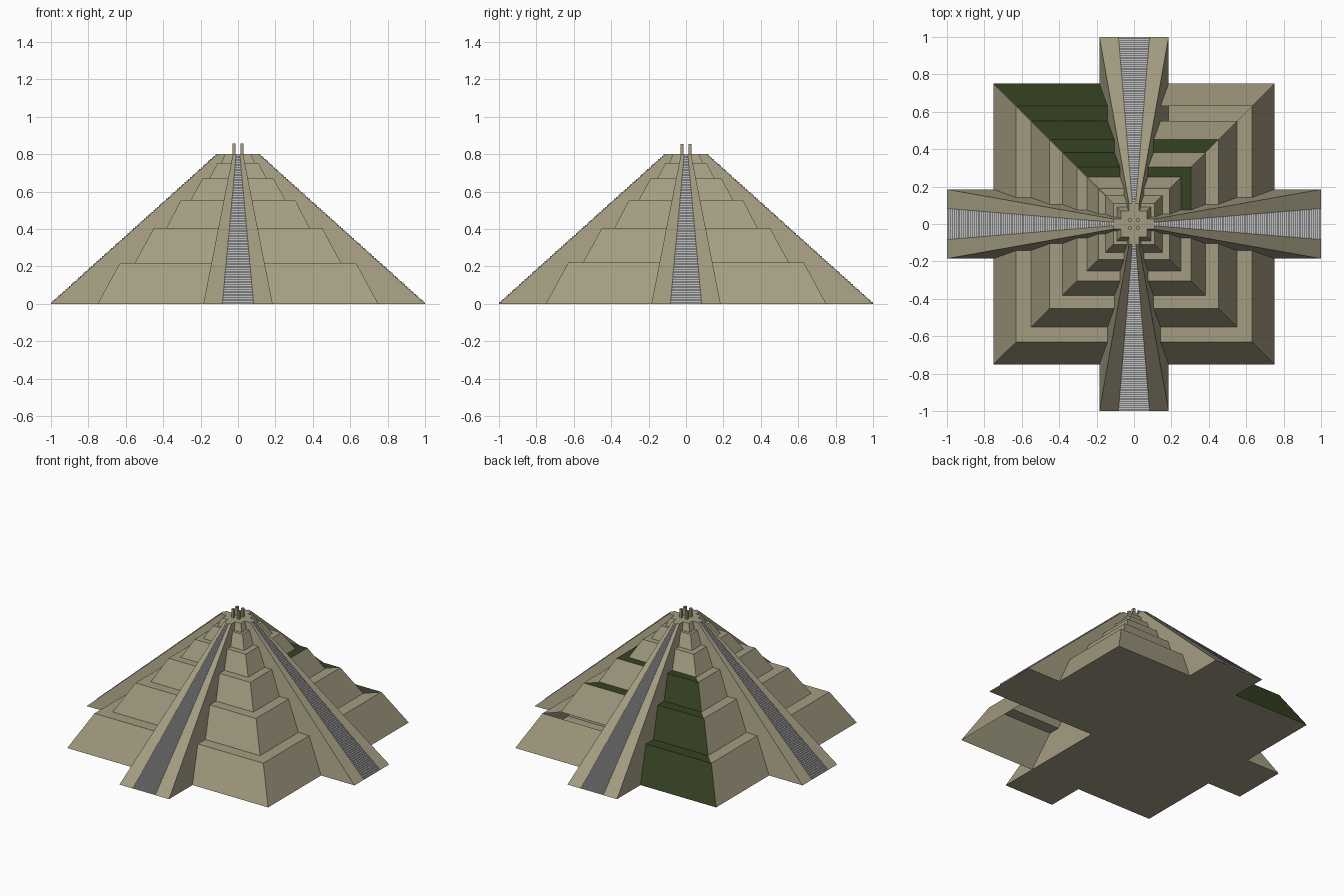
import bpy, bmesh, math
from mathutils import Matrix

if "Cube" in bpy.data.objects:
    bpy.data.objects.remove(bpy.data.objects["Cube"])


def material(name, rgb):
    m = bpy.data.materials.new(name)
    m.diffuse_color = (*rgb, 1)
    m.use_nodes = True
    m.node_tree.nodes["Principled BSDF"].inputs["Base Color"].default_value = m.diffuse_color
    return m


STONE = material("tan_stone", (0.37, 0.335, 0.222))
MOSS = material("dark_green_moss", (0.036, 0.055, 0.017))
STEP = material("pale_grey_steps", (0.54, 0.54, 0.55))


def finish(name, bm, mats):
    mesh = bpy.data.meshes.new(name)
    bm.to_mesh(mesh)
    bm.free()
    for m in mats:
        mesh.materials.append(m)
    ob = bpy.data.objects.new(name, mesh)
    bpy.context.collection.objects.link(ob)
    return ob


def face(bm, pts, mat=0, spin=Matrix()):
    f = bm.faces.new([bm.verts.new(spin @ Matrix.Translation(p).to_translation())
                      for p in pts])
    f.material_index = mat


# Terraces: (lower half width, upper half width, base height, top height)
TIERS = [(0.75, 0.63, 0.0, 0.22), (0.55, 0.45, 0.22, 0.405),
         (0.383, 0.305, 0.405, 0.555), (0.252, 0.19, 0.555, 0.67),
         (0.152, 0.11, 0.67, 0.752), (0.09, 0.07, 0.752, 0.8)]

# Sides in turn: 0 front, 1 right, 2 back, 3 left; half -1 / +1 about the stairway.
MOSSY = {("slope", 2, 1, t) for t in range(3)} | {("tread", 2, 1, t) for t in range(3)}
MOSSY |= {("tread", 2, -1, 1), ("tread", 2, -1, 2), ("tread", 1, 1, 2)}
MISSING = {("tread", 2, -1, 0)}          # collapsed ledge


def band(bm, a, b, za, zb, half, mat, spin):
    pts = [(0, -a, za), (half * a, -a, za), (half * b, -b, zb)]
    if b > 0:
        pts.append((0, -b, zb))
    face(bm, pts if half > 0 else pts[::-1], mat, spin)


for t, (a, b, z0, z1) in enumerate(TIERS):
    bm = bmesh.new()
    inner = TIERS[t + 1][0] if t + 1 < len(TIERS) else 0
    for side in range(4):
        spin = Matrix.Rotation(side * math.pi / 2, 4, 'Z')
        for half in (-1, 1):
            key = ("slope", side, half, t)
            band(bm, a, b, z0, z1, half, int(key in MOSSY), spin)
            key = ("tread", side, half, t)
            if key not in MISSING:
                band(bm, b, inner, z1, z1, half, int(key in MOSSY), spin)
    finish(f"terrace_{t + 1}", bm, [STONE, MOSS])

# Floor under the terraces, open in the front right quarter
bm = bmesh.new()
for x0, y0, x1, y1 in [(-.75, -.75, .185, .75), (.185, -.185, .75, .75)]:
    face(bm, [(x0, y0, 0), (x0, y1, 0), (x1, y1, 0), (x1, y0, 0)])
finish("floor", bm, [STONE])

# Stairways with tapering ramps, one on each side
BW, TW, TOP_Y, H, N = 0.185, 0.027, 0.11, 0.8, 91
SB, ST = 0.083, 0.009
for side, label in enumerate(("front", "right", "back", "left")):
    spin = Matrix.Rotation(side * math.pi / 2, 4, 'Z')

    bm = bmesh.new()
    for s in (-1, 1):
        pts = [(s * BW, -1, 0), (s * BW, 0, 0), (s * TW, 0, H), (s * TW, -TOP_Y, H)]
        face(bm, pts if s > 0 else pts[::-1], 0, spin)
    face(bm, [(-BW, -1, 0), (BW, -1, 0), (TW, -TOP_Y, H), (-TW, -TOP_Y, H)], 0, spin)
    face(bm, [(-TW, -TOP_Y, H), (TW, -TOP_Y, H), (TW, 0, H), (-TW, 0, H)], 0, spin)
    face(bm, [(-BW, -1, 0), (-BW, 0, 0), (BW, 0, 0), (BW, -1, 0)], 0, spin)
    finish(f"{label}_ramp", bm, [STONE])

    bm = bmesh.new()
    for i in range(N):
        y0, y1 = (-1 + (1 - TOP_Y) * k / N for k in (i, i + 1))
        z0, z1 = H * i / N, H * (i + 1) / N
        w0, w1 = (SB + (ST - SB) * k / N for k in (i, i + 1))
        face(bm, [(-w0, y0, z0), (w0, y0, z0), (w0, y0, z1), (-w0, y0, z1)], 0, spin)
        face(bm, [(-w0, y0, z1), (w0, y0, z1), (w1, y1, z1), (-w1, y1, z1)], 0, spin)
        face(bm, [(w0, y0, z0), (w1, y1, z1), (w0, y0, z1)], 0, spin)
        face(bm, [(-w0, y0, z0), (-w0, y0, z1), (-w1, y1, z1)], 0, spin)
    finish(f"{label}_steps", bm, [STEP])

# Four small pillars on the summit
bm = bmesh.new()
for x in (-0.021, 0.021):
    for y in (-0.021, 0.021):
        bmesh.ops.create_cube(bm, size=1, matrix=Matrix.Translation((x, y, 0.8275))
                              @ Matrix.Diagonal((0.017, 0.017, 0.057, 1)))
finish("summit_pillars", bm, [STONE])
